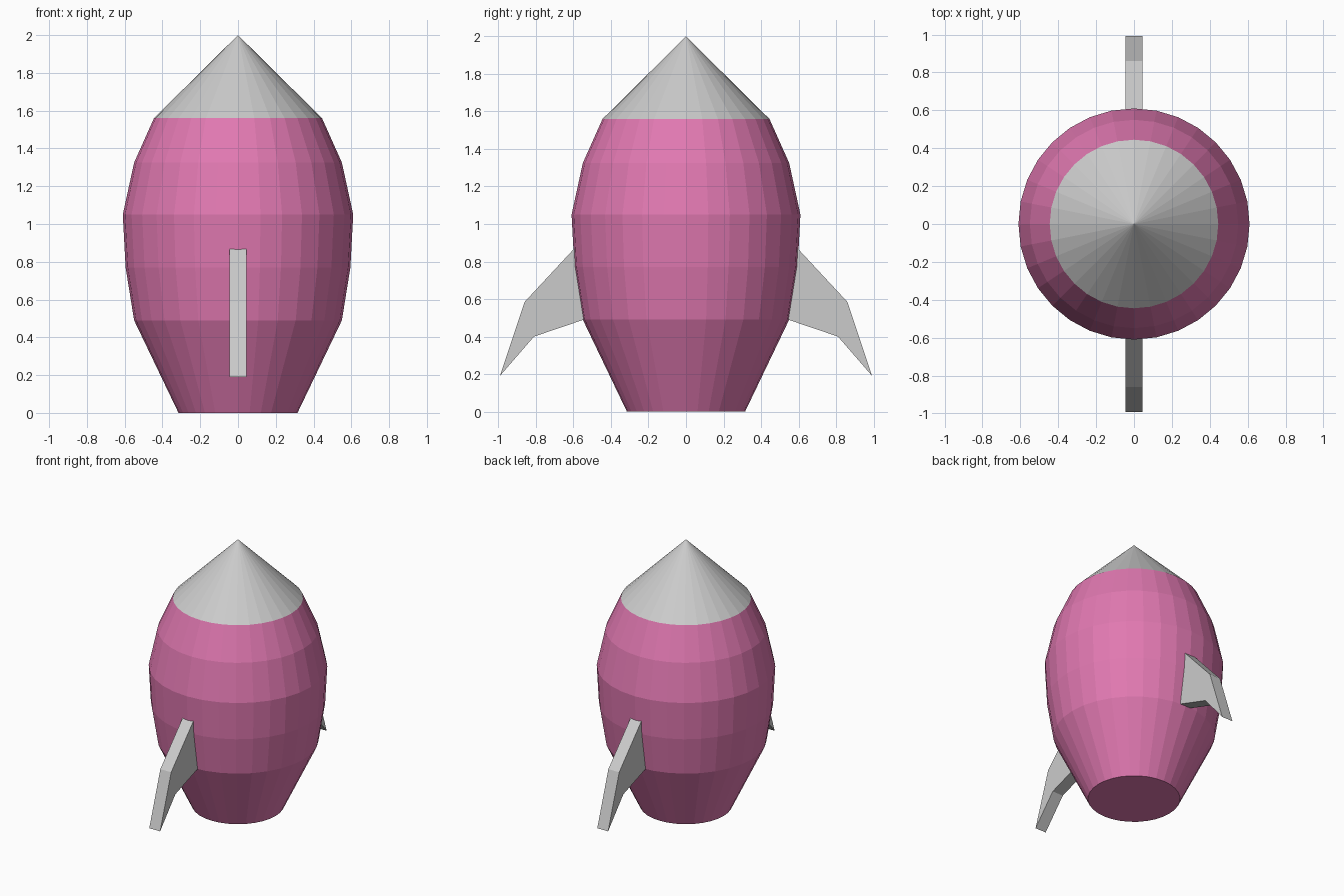
import bpy, bmesh
from math import cos, sin, tau

if "Cube" in bpy.data.objects:
    bpy.data.objects.remove(bpy.data.objects["Cube"])

SIDES = 32
pink = bpy.data.materials.new("pink_paint")
pink.diffuse_color = (0.75, 0.19, 0.44, 1)
pink.use_nodes = True
pink.node_tree.nodes["Principled BSDF"].inputs["Base Color"].default_value = pink.diffuse_color


def make_object(name, bm, material=None):
    bmesh.ops.recalc_face_normals(bm, faces=bm.faces)
    mesh = bpy.data.meshes.new(name)
    bm.to_mesh(mesh)
    bm.free()
    obj = bpy.data.objects.new(name, mesh)
    bpy.context.collection.objects.link(obj)
    if material:
        mesh.materials.append(material)
    return obj


def ring(bm, r, z):
    return [bm.verts.new((r * cos(tau * i / SIDES), r * sin(tau * i / SIDES), z))
            for i in range(SIDES)]


# Barrel-shaped hull with a closed base; the nose cone closes its top
profile = [(0.315, 0), (0.55, 0.49), (0.595, 0.77),
           (0.61, 1.05), (0.55, 1.325), (0.445, 1.56)]
bm = bmesh.new()
rings = [ring(bm, r, z) for r, z in profile]
for low, high in zip(rings, rings[1:]):
    for i in range(SIDES):
        j = (i + 1) % SIDES
        bm.faces.new((low[i], low[j], high[j], high[i]))
bm.faces.new(rings[0][::-1])
make_object("hull", bm, pink)

# Nose cone
bm = bmesh.new()
rim = ring(bm, 0.445, 1.56)
tip = bm.verts.new((0, 0, 2))
for i in range(SIDES):
    bm.faces.new((rim[i], rim[(i + 1) % SIDES], tip))
make_object("nose_cone", bm)

# Swept fins at front and back, rooted just inside the hull
fin_outline = [(0.58, 0.87), (0.595, 0.87), (0.86, 0.585),
               (0.992, 0.19), (0.81, 0.40), (0.53, 0.495)]
for name, side in (("front_fin", -1), ("back_fin", 1)):
    bm = bmesh.new()
    face = bm.faces.new([bm.verts.new((-0.045, side * y, z)) for y, z in fin_outline])
    extruded = bmesh.ops.extrude_face_region(bm, geom=[face], use_keep_orig=True)
    verts = [v for v in extruded["geom"] if isinstance(v, bmesh.types.BMVert)]
    bmesh.ops.translate(bm, verts=verts, vec=(0.09, 0, 0))
    make_object(name, bm)
